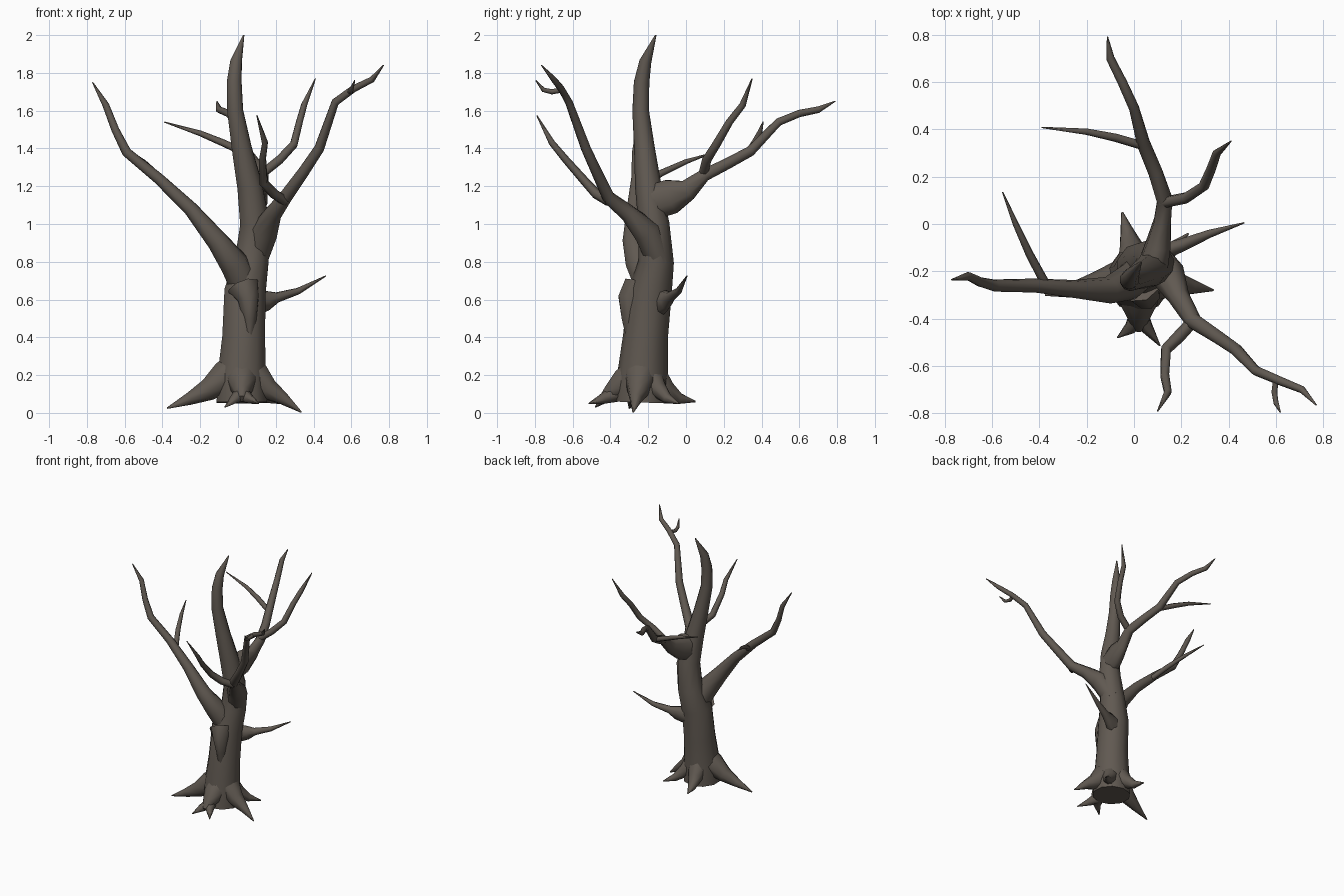
import bpy, bmesh, math
from mathutils import Vector

bark = bpy.data.materials.new("grey_brown_bark")
bark.diffuse_color = (0.118, 0.100, 0.083, 1)


def limb(name, pts, sides=8):
    """Tapered tube through (x, y, z, radius[, sideways squash]) points, capped."""
    bm = bmesh.new()
    pos = [Vector(p[:3]) for p in pts]
    n = len(pts)
    rings, prev, u = [], None, None
    for i, p in enumerate(pos):
        a = (p - pos[i - 1]).normalized() if i else Vector()
        b = (pos[i + 1] - p).normalized() if i < n - 1 else Vector()
        t = (a + b).normalized()
        if prev is None:
            ref = Vector((1, 0, 0)) if abs(t.x) < 0.8 else Vector((0, 1, 0))
            u = (ref - t * ref.dot(t)).normalized()
        else:
            u = prev.rotation_difference(t) @ u
        v = t.cross(u)
        prev = t
        squash = pts[i][4] if len(pts[i]) > 4 else 1
        ring = []
        for k in range(sides):
            ang = 2 * math.pi * (k + 0.5) / sides
            off = u * math.cos(ang) * squash + v * math.sin(ang)
            ring.append(bm.verts.new(p + off * pts[i][3]))
        rings.append(ring)
    for lo, hi in zip(rings, rings[1:]):
        for k in range(sides):
            j = (k + 1) % sides
            bm.faces.new((lo[k], lo[j], hi[j], hi[k]))
    bm.faces.new(rings[0][::-1])
    bm.faces.new(rings[-1])
    for v in bm.verts:
        v.co.z = max(v.co.z, 0)
    me = bpy.data.meshes.new(name)
    bm.to_mesh(me)
    bm.free()
    me.materials.append(bark)
    ob = bpy.data.objects.new(name, me)
    bpy.context.collection.objects.link(ob)
    bpy.ops.object.select_all(action='DESELECT')
    ob.select_set(True)
    bpy.context.view_layer.objects.active = ob
    bpy.ops.object.shade_smooth_by_angle(angle=math.radians(62))
    return ob


def root(name, tip, size=1.0):
    """Flaring root running from inside the trunk foot out to a pointed tip."""
    cx, cy = 0.02, -0.23
    pts = []
    for t, z, r in ((0.0, 0.27, 0.085), (0.22, 0.19, 0.088), (0.45, 0.122, 0.06), (0.7, 0.075, 0.034)):
        pts.append((cx + (tip[0] - cx) * t, cy + (tip[1] - cy) * t, z, r * size))
    return limb(name, pts + [(*tip, 0.004)])


# trunk with its curved pointed leader
limb("trunk", [(0.02, -0.235, 0.055, 0.14), (0.02, -0.23, 0.2, 0.134), (0.03, -0.215, 0.4, 0.119),
               (0.037, -0.19, 0.64, 0.115), (0.072, -0.158, 0.8, 0.094), (0.09, -0.17, 1.0, 0.082),
               (0.063, -0.2, 1.2, 0.07), (0.02, -0.22, 1.4, 0.055), (-0.015, -0.24, 1.6, 0.044),
               (-0.02, -0.235, 1.75, 0.041), (-0.01, -0.215, 1.86, 0.032), (0.03, -0.16, 2.0, 0.004)], 10)

# broken-off stump on the front
limb("front_stump", [(0.06, -0.27, 0.4, 0.05, 0.5), (0.062, -0.28, 0.5, 0.065, 0.6),
                     (0.055, -0.285, 0.6, 0.08, 0.75), (0.03, -0.25, 0.66, 0.09)])

# left branch and its twig
limb("left_branch", [(0.04, -0.19, 0.66, 0.08), (-0.02, -0.245, 0.79, 0.078), (-0.11, -0.28, 0.91, 0.057),
                     (-0.25, -0.275, 1.08, 0.039), (-0.42, -0.26, 1.24, 0.03), (-0.59, -0.26, 1.38, 0.026),
                     (-0.65, -0.245, 1.5, 0.021), (-0.7, -0.22, 1.63, 0.018), (-0.77, -0.235, 1.75, 0.003)])
limb("left_twig", [(-0.37, -0.26, 1.19, 0.02), (-0.44, -0.13, 1.27, 0.018),
                   (-0.5, 0.0, 1.33, 0.013), (-0.555, 0.135, 1.375, 0.003)], 6)

# back branch with its deep wedge at the trunk, and its twigs
limb("back_branch", [(0.085, -0.16, 1.12, 0.1, 0.65), (0.105, -0.08, 1.145, 0.1, 0.55),
                     (0.12, 0.01, 1.18, 0.06, 0.65), (0.13, 0.1, 1.26, 0.035), (0.09, 0.22, 1.32, 0.031),
                     (0.04, 0.34, 1.385, 0.029), (0.0, 0.49, 1.54, 0.022), (-0.05, 0.6, 1.585, 0.02),
                     (-0.1, 0.7, 1.605, 0.018), (-0.112, 0.79, 1.65, 0.003)])
limb("back_right_twig", [(0.12, 0.09, 1.26, 0.025), (0.22, 0.11, 1.34, 0.025), (0.295, 0.16, 1.42, 0.023),
                         (0.325, 0.23, 1.54, 0.02), (0.35, 0.3, 1.63, 0.018), (0.41, 0.35, 1.77, 0.003)], 6)
limb("back_left_twig", [(0.04, 0.33, 1.375, 0.02), (-0.08, 0.365, 1.43, 0.019),
                        (-0.2, 0.39, 1.48, 0.015), (-0.39, 0.408, 1.54, 0.003)], 6)

# front right branch and its twigs
limb("front_branch", [(0.085, -0.14, 0.8, 0.07), (0.14, -0.21, 0.96, 0.075), (0.19, -0.31, 1.06, 0.046),
                      (0.25, -0.41, 1.14, 0.036), (0.35, -0.475, 1.28, 0.03), (0.43, -0.53, 1.4, 0.027),
                      (0.515, -0.62, 1.645, 0.021), (0.61, -0.66, 1.715, 0.019),
                      (0.71, -0.7, 1.765, 0.016), (0.77, -0.765, 1.84, 0.003)])
limb("front_twig", [(0.25, -0.41, 1.12, 0.026), (0.19, -0.475, 1.16, 0.027), (0.135, -0.53, 1.22, 0.024),
                    (0.13, -0.64, 1.345, 0.02), (0.143, -0.71, 1.43, 0.017), (0.1, -0.79, 1.575, 0.003)], 6)
limb("front_tip_twig", [(0.6, -0.655, 1.71, 0.014), (0.593, -0.71, 1.7, 0.014),
                        (0.6, -0.755, 1.71, 0.012), (0.618, -0.795, 1.76, 0.003)], 6)

# low twig on the right
limb("right_twig", [(0.06, -0.15, 0.58, 0.08, 0.7), (0.155, -0.105, 0.595, 0.055, 0.6),
                    (0.21, -0.085, 0.612, 0.028), (0.32, -0.04, 0.645, 0.018), (0.465, 0.005, 0.725, 0.003)], 7)

# roots around the foot; the front one forks into two toes
root("left_root", (-0.375, -0.3, 0.025))
root("right_root", (0.335, -0.28, 0.004))
root("back_root", (-0.05, 0.05, 0.06), 0.9)
root("back_right_root", (0.23, -0.04, 0.05), 0.8)
limb("front_root", [(0.02, -0.25, 0.22, 0.09), (0.02, -0.33, 0.16, 0.08),
                    (0.02, -0.4, 0.11, 0.045), (0.02, -0.445, 0.075, 0.02)])
for side, tip in (("right", (0.11, -0.515, 0.05)), ("left", (-0.07, -0.48, 0.03))):
    limb("front_root_toe_" + side, [(0.02, -0.38, 0.1, 0.045),
                                    (0.02 + (tip[0] - 0.02) * 0.4, -0.44, 0.075, 0.028), (*tip, 0.003)], 6)
